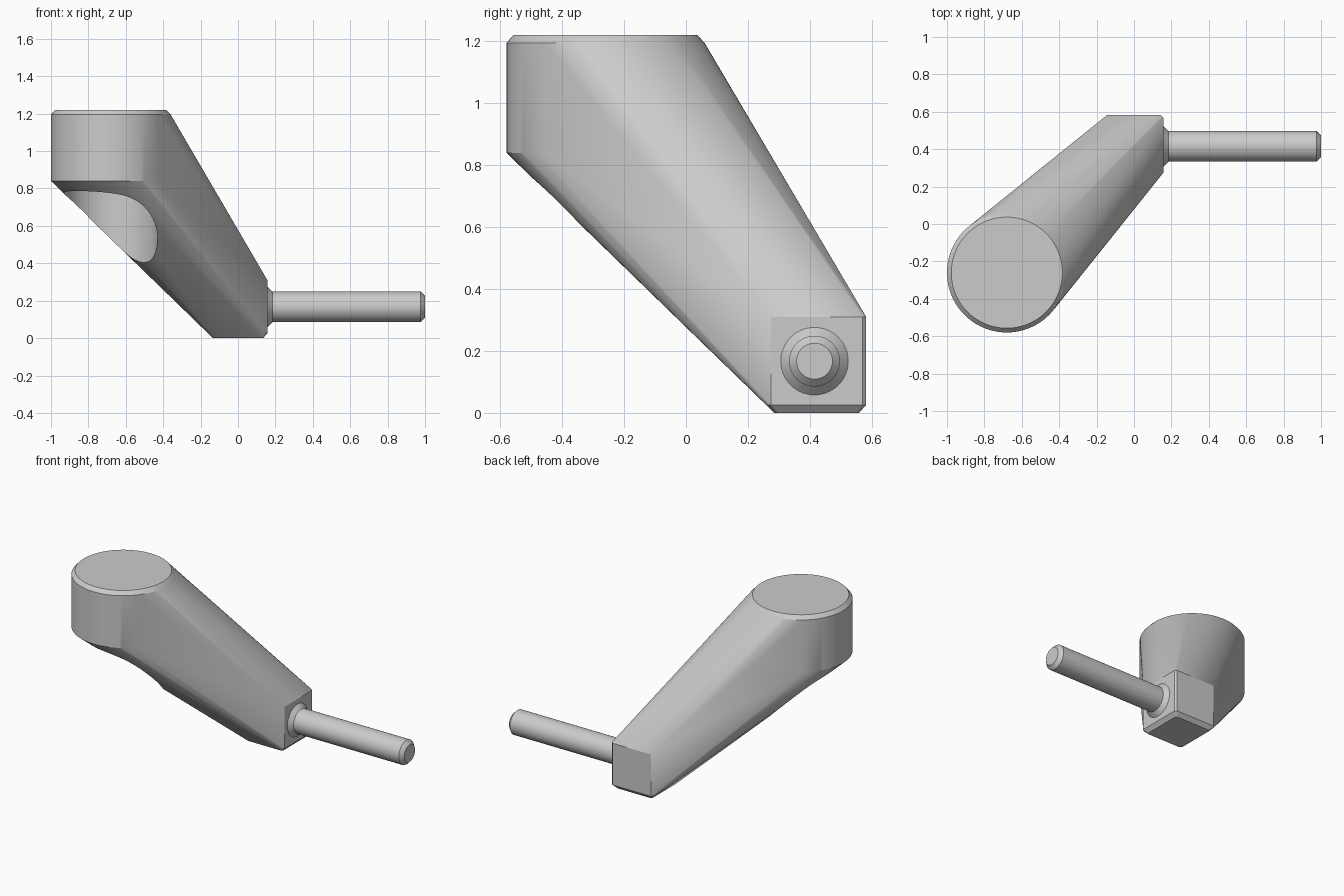
import bpy, bmesh
from math import sin, cos, pi, radians

if "Cube" in bpy.data.objects:
    bpy.data.objects.remove(bpy.data.objects["Cube"])

HEAD = (-0.68, -0.26)      # centre of the round head
SHAFT = (0.415, 0.167)     # y, z of the peg axis


def finish(bm, name):
    bmesh.ops.recalc_face_normals(bm, faces=bm.faces[:])
    me = bpy.data.meshes.new(name)
    bm.to_mesh(me)
    bm.free()
    ob = bpy.data.objects.new(name, me)
    bpy.context.collection.objects.link(ob)
    return ob


def smooth(ob):
    bpy.ops.object.select_all(action='DESELECT')
    ob.select_set(True)
    bpy.context.view_layer.objects.active = ob
    bpy.ops.object.shade_smooth_by_angle(angle=radians(20))


def ring(r, n):
    return [(r * cos(2 * pi * i / n), r * sin(2 * pi * i / n)) for i in range(n)]


def block_ring(inset, c):
    # rectangle with clipped corners
    x0, x1, y0, y1 = -0.157 + inset, 0.157 - inset, 0.262 + inset, 0.582 - inset
    pts = []
    for x, sx in ((x0, 1), (x1, -1)):
        for y, sy in ((y0, 1), (y1, -1)):
            pts += [(x + sx * c, y), (x, y + sy * c)]
    return pts


# Arm: hull between the chamfered round head and the small square block
bm = bmesh.new()
for r, z in ((0.32, 0.84), (0.32, 1.195), (0.297, 1.22)):
    for x, y in ring(r, 96):
        bm.verts.new((HEAD[0] + x, HEAD[1] + y, z))
for inset, z in ((0.023, 0), (0, 0.026), (0, 0.31)):
    for x, y in block_ring(inset, 0.012):
        bm.verts.new((x, y, z))
res = bmesh.ops.convex_hull(bm, input=bm.verts[:])
loose = [v for v in bm.verts if not v.link_faces]
bmesh.ops.delete(bm, geom=loose, context='VERTS')
bmesh.ops.dissolve_limit(bm, angle_limit=radians(0.2), verts=bm.verts[:], edges=bm.edges[:])
arm = finish(bm, "arm")

# Round relief cut up into the underside of the head
bm = bmesh.new()
lo = [bm.verts.new((HEAD[0] + x, HEAD[1] + y, -0.2)) for x, y in ring(0.25, 96)]
hi = [bm.verts.new((HEAD[0] + x, HEAD[1] + y, 0.84)) for x, y in ring(0.25, 96)]
bm.faces.new(lo)
bm.faces.new(hi)
for i in range(96):
    j = (i + 1) % 96
    bm.faces.new((lo[i], lo[j], hi[j], hi[i]))
cutter = finish(bm, "relief_cutter")
cutter.hide_render = True
mod = arm.modifiers.new("relief", 'BOOLEAN')
mod.operation = 'DIFFERENCE'
mod.solver = 'EXACT'
mod.object = cutter
bpy.context.view_layer.objects.active = arm
bpy.ops.object.modifier_apply(modifier=mod.name)
bpy.data.objects.remove(cutter)
smooth(arm)

# Peg: turned profile with flared root and chamfered tip
bm = bmesh.new()
profile = [(0.14, 0.109), (0.157, 0.109), (0.184, 0.082), (0.976, 0.082), (1.0, 0.058)]
rows = [[bm.verts.new((x, SHAFT[0] + a, SHAFT[1] + b)) for a, b in ring(r, 64)]
        for x, r in profile]
for p, q in zip(rows, rows[1:]):
    for i in range(64):
        j = (i + 1) % 64
        bm.faces.new((p[i], p[j], q[j], q[i]))
bm.faces.new(rows[0])
bm.faces.new(rows[-1])
smooth(finish(bm, "peg"))
